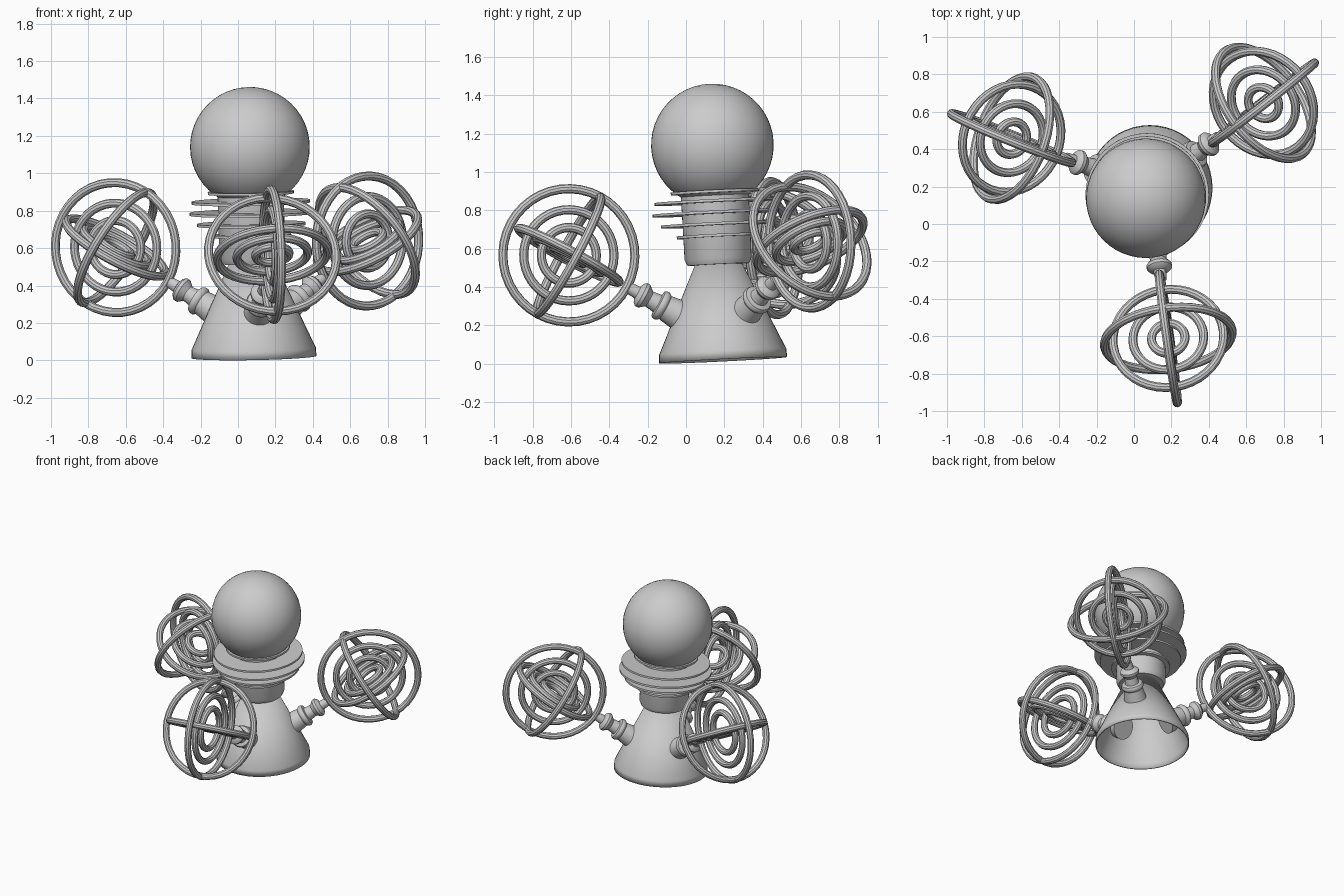
import bpy, bmesh
from math import pi, cos, sin, radians
from mathutils import Matrix, Vector

if "Cube" in bpy.data.objects:
    bpy.data.objects.remove(bpy.data.objects["Cube"])

# The whole toy leans slightly: local frame with a tilted vertical axis
lean = Vector((-0.019, -0.05, 1)).normalized()
FRAME = Matrix.Translation((0.085, 0.194, 0.018)) @ Vector((0, 0, 1)).rotation_difference(lean).to_matrix().to_4x4()


def finish(name, bm, mat):
    bmesh.ops.recalc_face_normals(bm, faces=bm.faces)
    me = bpy.data.meshes.new(name)
    bm.to_mesh(me)
    bm.free()
    ob = bpy.data.objects.new(name, me)
    bpy.context.collection.objects.link(ob)
    ob.matrix_world = FRAME @ mat
    bpy.context.view_layer.objects.active = ob
    bpy.ops.object.select_all(action='DESELECT')
    ob.select_set(True)
    bpy.ops.object.shade_smooth_by_angle(angle=radians(35))
    return ob


def lathe(name, profile, mat=Matrix(), sides=48):
    """Spin (radius, height) points around local z."""
    bm = bmesh.new()
    vs = [bm.verts.new((r, 0, z)) for r, z in profile]
    es = [bm.edges.new(p) for p in zip(vs, vs[1:])]
    bmesh.ops.spin(bm, geom=vs + es, cent=(0, 0, 0), axis=(0, 0, 1),
                   angle=2 * pi, steps=sides, use_merge=True)
    bmesh.ops.remove_doubles(bm, verts=bm.verts, dist=1e-5)
    return finish(name, bm, mat)


def torus(name, major, minor, mat, seg=40, ring=10):
    bm = bmesh.new()
    rows = []
    for i in range(seg):
        a = 2 * pi * i / seg
        row = []
        for j in range(ring):
            b = 2 * pi * j / ring
            r = major + minor * cos(b)
            row.append(bm.verts.new((r * cos(a), r * sin(a), minor * sin(b))))
        rows.append(row)
    for i in range(seg):
        p, q = rows[i], rows[(i + 1) % seg]
        for j in range(ring):
            k = (j + 1) % ring
            bm.faces.new((p[j], q[j], q[k], p[k]))
    return finish(name, bm, mat)


# Hollow skirt, open underneath
skirt = lathe("skirt", [(0.335, 0), (0.332, 0.045), (0.12, 0.51)])
shell = skirt.modifiers.new("shell", 'SOLIDIFY')
shell.thickness = 0.008
shell.offset = -1

# Neck column with a lip under the head
lathe("neck", [(0, 0.5), (0.16, 0.5), (0.175, 0.53), (0.178, 0.885),
               (0.2, 0.885), (0.2, 0.92), (0, 0.92)])

# Thin collar discs around the neck
for i, (r, z) in enumerate([(0.21, 0.65), (0.29, 0.71), (0.33, 0.77), (0.317, 0.83), (0.23, 0.88)]):
    lathe(f"collar_disc_{i + 1}", [(0, z - 0.007), (r, z - 0.007), (r, z + 0.007), (0, z + 0.007)])

# Round head
bm = bmesh.new()
bmesh.ops.create_uvsphere(bm, u_segments=48, v_segments=24, radius=0.32)
finish("head", bm, Matrix.Translation((0, 0, 1.125)))

# Arm outline: (radius, distance inward from the cage centre)
ARM = [(0, 0.35), (0.03, 0.36), (0.034, 0.41), (0.055, 0.418), (0.068, 0.432), (0.068, 0.45),
       (0.055, 0.465), (0.044, 0.48), (0.05, 0.53), (0.074, 0.535), (0.08, 0.547), (0.08, 0.56),
       (0.072, 0.572), (0.068, 0.575), (0.088, 0.71), (0, 0.71)]

# Ring sets: (plane, radius); planes are across the arm, sideways and upward
RINGS = [("side", 0.348), ("across", 0.344), ("up", 0.297),
         ("side", 0.238), ("up", 0.19), ("side", 0.145), ("up", 0.09)]

# Three arms, each carrying a cage of nested rings
for n, azimuth in enumerate((-82, 38, 158)):
    cage = (Matrix.Rotation(radians(azimuth), 4, 'Z') @ Matrix.Translation((0.785, 0, 0.585))
            @ Matrix.Rotation(radians(-31), 4, 'Y'))  # local +x points out along the arm
    lathe(f"arm_{n + 1}", ARM, cage @ Matrix.Rotation(radians(-90), 4, 'Y'), 32)
    planes = {"side": Matrix.Rotation(pi / 2, 4, 'X'),
              "across": Matrix.Rotation(pi / 2, 4, 'Y'),
              "up": Matrix()}
    for k, (plane, r) in enumerate(RINGS):
        torus(f"cage_{n + 1}_ring_{k + 1}", r, 0.024, cage @ planes[plane])
